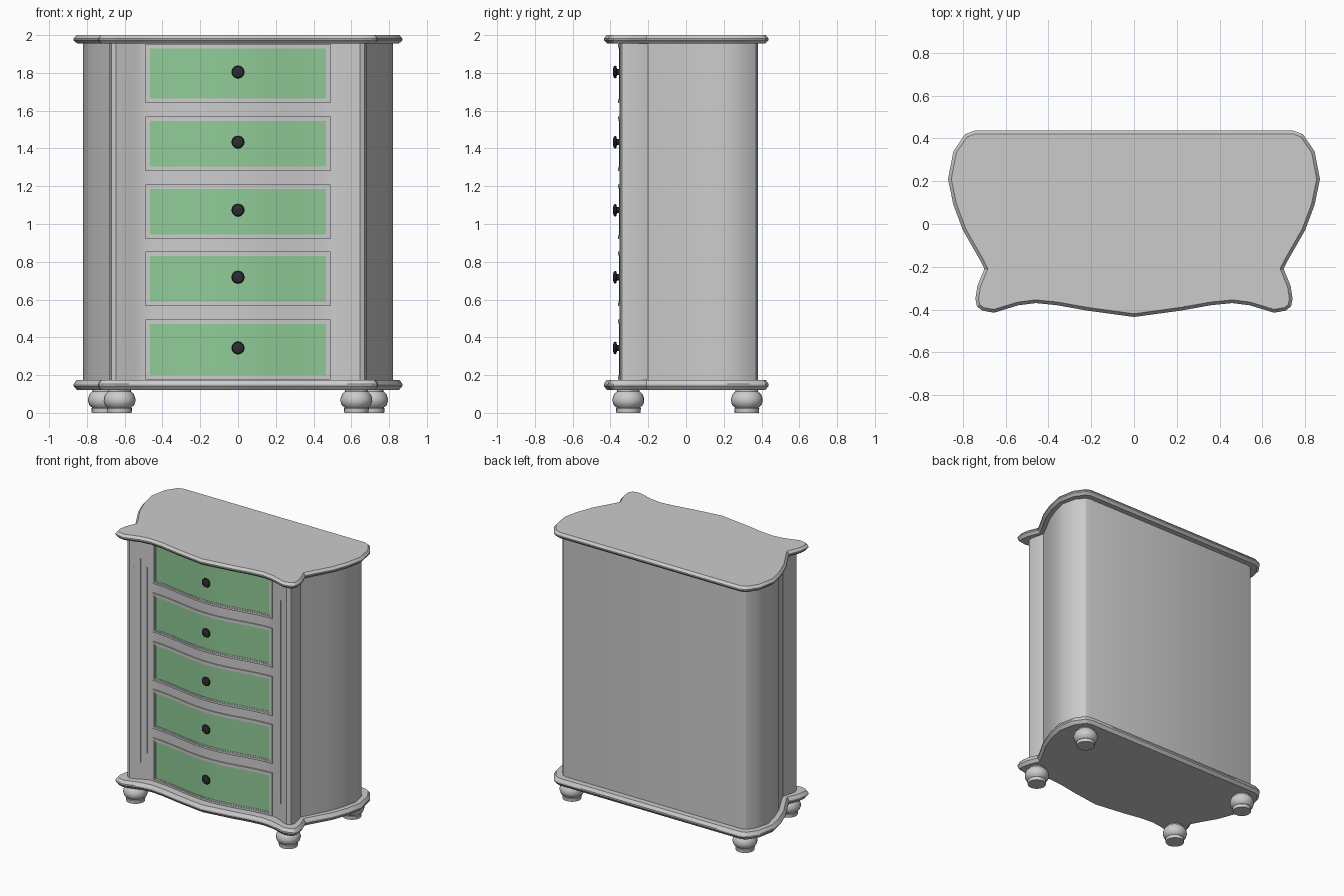
import bpy
import bmesh
from math import cos, sin, pi, radians
from mathutils import Vector

cube = bpy.data.objects.get("Cube")
if cube:
    bpy.data.objects.remove(cube, do_unlink=True)


def material(name, color):
    m = bpy.data.materials.new(name)
    m.use_nodes = True
    m.diffuse_color = (*color, 1)
    m.node_tree.nodes["Principled BSDF"].inputs["Base Color"].default_value = (*color, 1)
    return m


GREY = material("grey paint", (0.6, 0.6, 0.6))
GREEN = material("green drawer", (0.28, 0.6, 0.31))
BLACK = material("black knob", (0.025, 0.025, 0.03))


def finish(name, bm, mat, angle=35):
    bmesh.ops.recalc_face_normals(bm, faces=bm.faces)
    mesh = bpy.data.meshes.new(name)
    bm.to_mesh(mesh)
    bm.free()
    mesh.materials.append(mat)
    ob = bpy.data.objects.new(name, mesh)
    bpy.context.collection.objects.link(ob)
    bpy.ops.object.select_all(action="DESELECT")
    ob.select_set(True)
    bpy.context.view_layer.objects.active = ob
    bpy.ops.object.shade_smooth_by_angle(angle=radians(angle))
    return ob


def loft(name, rings, mat, angle=35):
    """Skin closed rings of points and cap both ends."""
    bm = bmesh.new()
    loops = [[bm.verts.new(p) for p in ring] for ring in rings]
    n = len(loops[0])
    for a, b in zip(loops, loops[1:]):
        for i in range(n):
            j = (i + 1) % n
            bm.faces.new((a[i], a[j], b[j], b[i]))
    bm.faces.new(loops[0][::-1])
    bm.faces.new(loops[-1])
    return finish(name, bm, mat, angle)


def mirrored(half):
    """Close a half outline that starts on the centre line."""
    return half + [(-x, y) for x, y in reversed(half) if x > 0]


def inset(outline, d):
    pts = [Vector(p) for p in outline]
    result = []
    for i, p in enumerate(pts):
        a = (p - pts[i - 1]).normalized()
        b = (pts[(i + 1) % len(pts)] - p).normalized()
        na, nb = Vector((-a.y, a.x)), Vector((-b.y, b.x))
        result.append(p + (na + nb) * d / (1 + na.dot(nb)))
    return result


def turned(name, profile, mat, place, axis="z", sides=20):
    """Turn (radius, height) pairs around z, or around -y for knobs."""
    rings = []
    for r, h in profile:
        ring = []
        for k in range(sides):
            u, v = r * cos(2 * pi * k / sides), r * sin(2 * pi * k / sides)
            ring.append(Vector(place) + Vector((u, v, h) if axis == "z" else (u, -h, v)))
        rings.append(ring)
    return loft(name, rings, mat)


# Top and base slabs with a chamfered edge
slab = mirrored([(0, -.435), (.11, -.42), (.22, -.405), (.36, -.38), (.46, -.37), (.54, -.38),
                 (.655, -.415), (.71, -.405), (.735, -.385), (.742, -.35), (.733, -.29),
                 (.70, -.21), (.72, -.17), (.80, -.03), (.845, .09), (.87, .21),
                 (.845, .34), (.79, .42), (.745, .437)])
for name, z0, z1 in (("base_slab", .12, .175), ("top_slab", 1.955, 2)):
    h = z1 - z0
    steps = ((.018, 0), (0, .4), (0, .6), (.015, 1))
    loft(name, [[(p.x, p.y, z0 + h * t) for p in inset(slab, d)] for d, t in steps], GREY, 25)

# Bowed cabinet body with swelling sides
bow = [(x / 20, -.3225 - .0295 * cos(pi * x / 10)) for x in range(10)]
front = bow + [(.49, -.293), (.54, -.305), (.60, -.335), (.645, -.35)]
side = [(.67, -.338), (.68, -.30), (.655, -.20), (.68, -.15), (.755, -.01), (.795, .10),
        (.82, .21), (.797, .31), (.75, .37), (.72, .38)]
body = mirrored(front + side)
loft("cabinet_body", [[(x, y, z) for x, y in body] for z in (.17, 1.96)], GREY, 30)


def front_y(x):
    """Depth of the cabinet front at x."""
    x = abs(x)
    for (x0, y0), (x1, y1) in zip(front, front[1:]):
        if x <= x1:
            return y0 + (y1 - y0) * (x - x0) / (x1 - x0)
    return front[-1][1]


def curved_plate(name, x0, x1, z0, z1, out, mat):
    """Slab that follows the cabinet front and stands out from it."""
    n = max(1, round((x1 - x0) / .05))
    rings = []
    for i in range(n + 1):
        x = x0 + (x1 - x0) * i / n
        y = front_y(x)
        rings.append([(x, y + .005, z0), (x, y - out, z0), (x, y - out, z1), (x, y + .005, z1)])
    return loft(name, rings, mat)


def curved_frame(name, x, z0, z1, w, out):
    curved_plate(name + "_bottom", -x, x, z0, z0 + w, out, GREY)
    curved_plate(name + "_top", -x, x, z1 - w, z1, out, GREY)
    for s, label in ((-1, "_right"), (1, "_left")):
        a, b = sorted((s * x, s * (x - w)))
        curved_plate(name + label, a, b, z0 + w, z1 - w, out, GREY)


# Drawers, from top to bottom: framed green panel and round knob
drawers = ((1.64, 1.953), (1.28, 1.57), (.92, 1.21), (.565, .855), (.177, .495))
knob = ((.016, -.004), (.016, .012), (.03, .014), (.034, .02), (.03, .028), (.015, .033))
for i, (z0, z1) in enumerate(drawers, 1):
    curved_frame(f"drawer_{i}_moulding", .49, z0, z1, .014, .009)
    curved_frame(f"drawer_{i}_bead", .476, z0 + .014, z1 - .014, .010, .006)
    curved_plate(f"drawer_{i}_panel", -.466, .466, z0 + .024, z1 - .024, .003, GREEN)
    turned(f"drawer_{i}_knob", knob, BLACK, (0, front_y(0) - .002, (z0 + z1) / 2 + .008),
           "y", 12)

# Slim flutes on the corner posts
for s, label in ((-1, "right"), (1, "left")):
    for k, (x, z0, z1) in enumerate(((.535, .37, 1.75), (.575, .30, 1.81), (.618, .37, 1.75))):
        curved_plate(f"{label}_flute_{k + 1}", s * x - .003, s * x + .003, z0, z1, .002, GREY)

# Bun feet
foot = ((.064, 0), (.066, .024), (.062, .028), (.078, .042), (.084, .062), (.083, .078),
        (.076, .098), (.06, .114), (.06, .125))
for s, label in ((-1, "right"), (1, "left")):
    turned(f"front_{label}_foot", foot, GREY, (s * .627, -.305, 0))
    turned(f"back_{label}_foot", foot, GREY, (s * .71, .322, 0))
